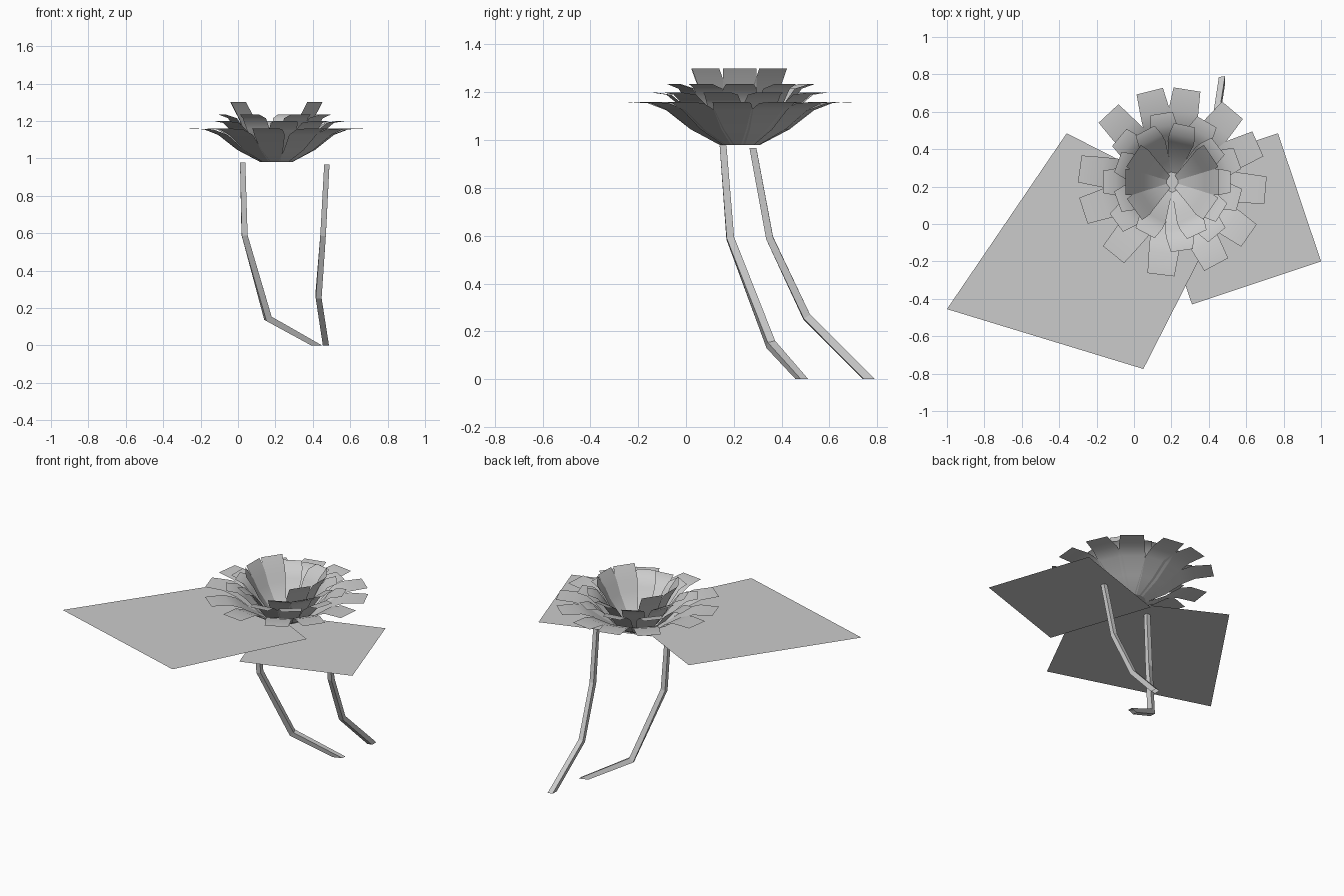
import bpy
from math import cos, sin, radians, pi
from mathutils import Vector

if "Cube" in bpy.data.objects:
    bpy.data.objects.remove(bpy.data.objects["Cube"])


def make_mesh(name, verts, faces, smooth=False):
    me = bpy.data.meshes.new(name)
    me.from_pydata(verts, [], faces)
    me.update()
    ob = bpy.data.objects.new(name, me)
    bpy.context.collection.objects.link(ob)
    for p in me.polygons:
        p.use_smooth = smooth
    return ob


# Floating leaves: flat quads
make_mesh("large_leaf", [(x, y, 0.977) for x, y in
          [(-1, -0.455), (0.05, -0.775), (0.475, 0.06), (-0.36, 0.485)]], [(0, 1, 2, 3)])
make_mesh("small_leaf", [(x, y, 0.967) for x, y in
          [(0.31, -0.43), (1, -0.2), (0.77, 0.485), (0.08, 0.255)]], [(0, 1, 2, 3)])


# Stems: four-sided mitred tubes with level ends
def stem(name, path, radii, sides=4):
    pts = [Vector(p) for p in path]
    verts, faces = [], []
    dirs = [(b - a).normalized() for a, b in zip(pts, pts[1:])]
    for i, p in enumerate(pts):
        d = dirs[min(i, len(dirs) - 1)]
        end = i in (0, len(pts) - 1)
        n = Vector((0, 0, 1)) if end else (dirs[i - 1] + dirs[i]).normalized()
        u = Vector((0, 1, 0)).cross(d).normalized()
        v = d.cross(u)
        for k in range(sides):
            a = 2 * pi * k / sides + pi / 4
            off = (u * cos(a) + v * sin(a)) * radii[i]
            verts.append(p + off - d * (off.dot(n) / d.dot(n)))
    for i in range(len(pts) - 1):
        for k in range(sides):
            j = (k + 1) % sides
            faces.append((i * sides + k, i * sides + j, (i + 1) * sides + j, (i + 1) * sides + k))
    return make_mesh(name, verts, faces)


stem("large_leaf_stem", [(0.025, 0.155, 0.977), (0.035, 0.185, 0.59),
                         (0.16, 0.355, 0.145), (0.42, 0.485, 0)], [0.02, 0.022, 0.024, 0.02])
stem("small_leaf_stem", [(0.475, 0.28, 0.967), (0.455, 0.35, 0.59),
                         (0.43, 0.505, 0.26), (0.47, 0.765, 0)], [0.02, 0.021, 0.022, 0.023])

# Flower: rings of cupped petals, each a strip along (radius, height, width)
CX, CY = 0.205, 0.225


def petal_ring(name, angles, profile):
    verts, faces = [], []
    for deg in angles:
        a = radians(deg)
        r_dir, t_dir = Vector((cos(a), sin(a), 0)), Vector((-sin(a), cos(a), 0))
        base = len(verts)
        for r, z, w in profile:
            for s in (-0.5, 0.5):
                verts.append(Vector((CX, CY, z)) + r_dir * r + t_dir * (w * s))
        for i in range(len(profile) - 1):
            b = base + 2 * i
            faces.append((b, b + 2, b + 3, b + 1))
    return make_mesh(name, verts, faces, True)


petal_ring("outer_petals", [24, 50, 81, 104, 133, 172, 198, 231, 263, 298, 325, 355],
           [(0.08, 0.98, 0.06), (0.2, 1.045, 0.12), (0.3, 1.125, 0.165),
            (0.38, 1.155, 0.16), (0.5, 1.16, 0.145)])
petal_ring("second_petals", [20, 60, 99, 140, 180, 216, 278, 310, 345],
           [(0.06, 0.98, 0.06), (0.17, 1.05, 0.11), (0.25, 1.15, 0.15),
            (0.3, 1.19, 0.145), (0.37, 1.2, 0.12)])
petal_ring("third_petals", [0, 38, 78, 118, 160, 200, 242, 295, 328],
           [(0.05, 0.98, 0.05), (0.14, 1.05, 0.1), (0.21, 1.16, 0.14),
            (0.25, 1.215, 0.14), (0.31, 1.235, 0.115)])
# Upright inner petals stand only at the two sides
petal_ring("inner_petals", [-35, 0, 34, 146, 180, 216],
           [(0.03, 0.98, 0.04), (0.1, 1.04, 0.08), (0.17, 1.15, 0.12),
            (0.2, 1.22, 0.14), (0.25, 1.3, 0.14)])
# Closed floor of the cup
make_mesh("flower_base", [(CX + 0.085 * cos(i * pi / 6), CY + 0.085 * sin(i * pi / 6), 0.98)
                          for i in range(12)], [tuple(range(12))])
